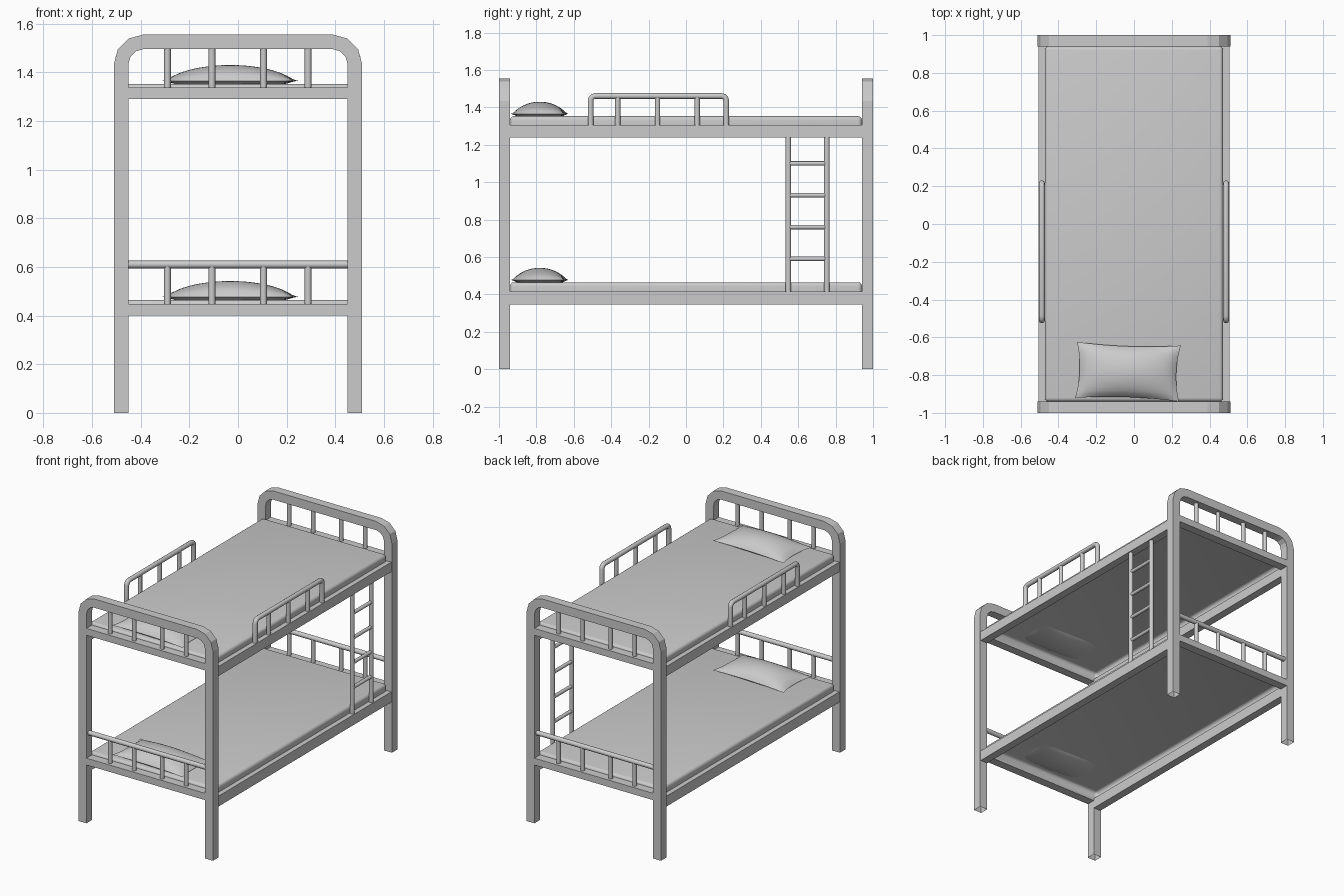
import bpy, bmesh, math
from mathutils import Vector, Matrix

if "Cube" in bpy.data.objects:
    bpy.data.objects.remove(bpy.data.objects["Cube"], do_unlink=True)

GREY = (0.6, 0.6, 0.6, 1)
grey = bpy.data.materials.new("plain grey")
grey.use_nodes = True
grey.diffuse_color = GREY
grey.node_tree.nodes["Principled BSDF"].inputs["Base Color"].default_value = GREY


def finish(name, bm, smooth=None):
    bmesh.ops.recalc_face_normals(bm, faces=bm.faces)
    mesh = bpy.data.meshes.new(name)
    bm.to_mesh(mesh)
    bm.free()
    mesh.materials.append(grey)
    obj = bpy.data.objects.new(name, mesh)
    bpy.context.collection.objects.link(obj)
    if smooth:
        bpy.ops.object.select_all(action='DESELECT')
        obj.select_set(True)
        bpy.context.view_layer.objects.active = obj
        bpy.ops.object.shade_smooth_by_angle(angle=math.radians(smooth))
    return obj


def new_box(low, high):
    bm = bmesh.new()
    low, high = Vector(low), Vector(high)
    size = Matrix.Diagonal((*(high - low), 1))
    bmesh.ops.create_cube(bm, size=1, matrix=Matrix.Translation((low + high) / 2) @ size)
    return bm


def box(name, low, high):
    return finish(name, new_box(low, high))


def rod(name, start, end, radius):
    start, end = Vector(start), Vector(end)
    axis = end - start
    turn = axis.to_track_quat('Z', 'Y').to_matrix().to_4x4()
    bm = bmesh.new()
    bmesh.ops.create_cone(bm, cap_ends=True, segments=16, radius1=radius, radius2=radius,
                          depth=axis.length, matrix=Matrix.Translation((start + end) / 2) @ turn)
    return finish(name, bm, 40)


def end_frame(name, y0, y1):
    # Square tube bent over the top, open at the feet
    outer, inner, top = 0.51, 0.45, 1.555
    big, small = 0.12, 0.06
    stations = [((-outer, 0), (-inner, 0))]
    for side in (-1, 1):
        for step in range(4):
            a = math.radians(30 * step if side < 0 else 90 - 30 * step)
            c, s = math.cos(a), math.sin(a)
            stations.append(((side * (outer - big + big * c), top - big + big * s),
                             (side * (outer - big + small * c), top - big + small * s)))
    stations.append(((outer, 0), (inner, 0)))
    bm = bmesh.new()
    rings = [[bm.verts.new((p[0], y, p[1])) for p, y in ((o, y0), (o, y1), (i, y1), (i, y0))]
             for o, i in stations]
    for a, b in zip(rings, rings[1:]):
        for k in range(4):
            n = (k + 1) % 4
            bm.faces.new((a[k], a[n], b[n], b[k]))
    finish(name, bm)


def mattress(name, z0, z1):
    # Thin cover with rounded rim, open underneath
    bm = new_box((-0.472, -0.94, z0), (0.472, 0.94, z1))
    bottom = [f for f in bm.faces if f.normal.z < -0.5]
    bmesh.ops.delete(bm, geom=bottom, context='FACES_ONLY')
    edges = [e for e in bm.edges if not e.is_boundary]
    bmesh.ops.bevel(bm, geom=edges, offset=0.02, segments=4, profile=0.5, affect='EDGES')
    finish(name, bm, 50)


def pillow(name, z):
    # Two puffed sheets sharing a pinched seam
    nx, ny = 24, 16
    bm = bmesh.new()
    for puff in (0.065, -0.035):
        grid = []
        for i in range(nx + 1):
            row = []
            for j in range(ny + 1):
                u, v = 2 * i / nx - 1, 2 * j / ny - 1
                x = 0.275 * u * (1 - 0.07 * (1 - v * v))
                y = 0.148 * v * (1 - 0.09 * (1 - u * u))
                h = ((1 - u * u) * (1 - v * v)) ** 0.65
                row.append(bm.verts.new((x, y, puff * h)))
            grid.append(row)
        for i in range(nx):
            for j in range(ny):
                bm.faces.new((grid[i][j], grid[i + 1][j], grid[i + 1][j + 1], grid[i][j + 1]))
    bmesh.ops.remove_doubles(bm, verts=bm.verts, dist=0.0001)
    place = Matrix.Translation((-0.032, -0.782, z)) @ Matrix.Rotation(-0.035, 4, 'Z')
    bmesh.ops.transform(bm, matrix=place, verts=bm.verts)
    finish(name, bm, 60)


def guard_rail(name, x):
    # Bent tube with short uprights
    y0, y1, top, bend = -0.51, 0.215, 1.461, 0.025
    path = [(y0, 1.3)]
    for cy, start in ((y0 + bend, 180), (y1 - bend, 90)):
        for step in range(4):
            a = math.radians(start - 30 * step)
            path.append((cy + bend * math.cos(a), top - bend + bend * math.sin(a)))
    path.append((y1, 1.3))
    curve = bpy.data.curves.new(name, 'CURVE')
    curve.dimensions = '3D'
    curve.bevel_depth = 0.016
    curve.bevel_resolution = 3
    curve.materials.append(grey)
    line = curve.splines.new('POLY')
    line.points.add(len(path) - 1)
    for point, (y, z) in zip(line.points, path):
        point.co = (x, y, z, 1)
    obj = bpy.data.objects.new(name, curve)
    bpy.context.collection.objects.link(obj)
    bpy.ops.object.select_all(action='DESELECT')
    obj.select_set(True)
    bpy.context.view_layer.objects.active = obj
    bpy.ops.object.convert(target='MESH')
    bpy.ops.object.shade_smooth_by_angle(angle=math.radians(50))
    for i, y in enumerate((-0.365, -0.152, 0.06)):
        rod(f"{name}_upright_{i + 1}", (x, y, 1.3), (x, y, top), 0.014)


# End frames with cross rails, spindles and the lower bar
for end, s in (("front", -1), ("back", 1)):
    y0, y1 = sorted((s * 0.94, s * 1.0))
    mid = s * 0.97
    end_frame(f"{end}_frame", y0, y1)
    for level, low, high, top in (("lower", 0.4, 0.447, 0.61), ("upper", 1.29, 1.337, 1.5)):
        box(f"{end}_{level}_cross_rail", (-0.45, y0, low), (0.45, y1, high))
        for i, x in enumerate((-0.29, -0.107, 0.105, 0.288)):
            rod(f"{end}_{level}_spindle_{i + 1}", (x, mid, high), (x, mid, top), 0.014)
    rod(f"{end}_lower_bar", (-0.45, mid, 0.61), (0.45, mid, 0.61), 0.016)

# Side rails, mattresses and pillows
for level, low, high, top in (("lower", 0.345, 0.416, 0.465), ("upper", 1.24, 1.306, 1.353)):
    for side, s in (("right", -1), ("left", 1)):
        x0, x1 = sorted((s * 0.45, s * 0.505))
        box(f"{level}_{side}_side_rail", (x0, -0.94, low), (x1, 0.94, high))
    mattress(f"{level}_mattress", high, top)
    pillow(f"{level}_pillow", top + 0.012)

guard_rail("right_guard", -0.488)
guard_rail("left_guard", 0.488)

# Ladder
for i, y in enumerate((0.547, 0.753)):
    rod(f"ladder_post_{i + 1}", (0.485, y, 0.415), (0.485, y, 1.245), 0.015)
for i in range(4):
    z = 0.59 + i * 0.17
    rod(f"ladder_rung_{i + 1}", (0.485, 0.547, z), (0.485, 0.753, z), 0.012)
